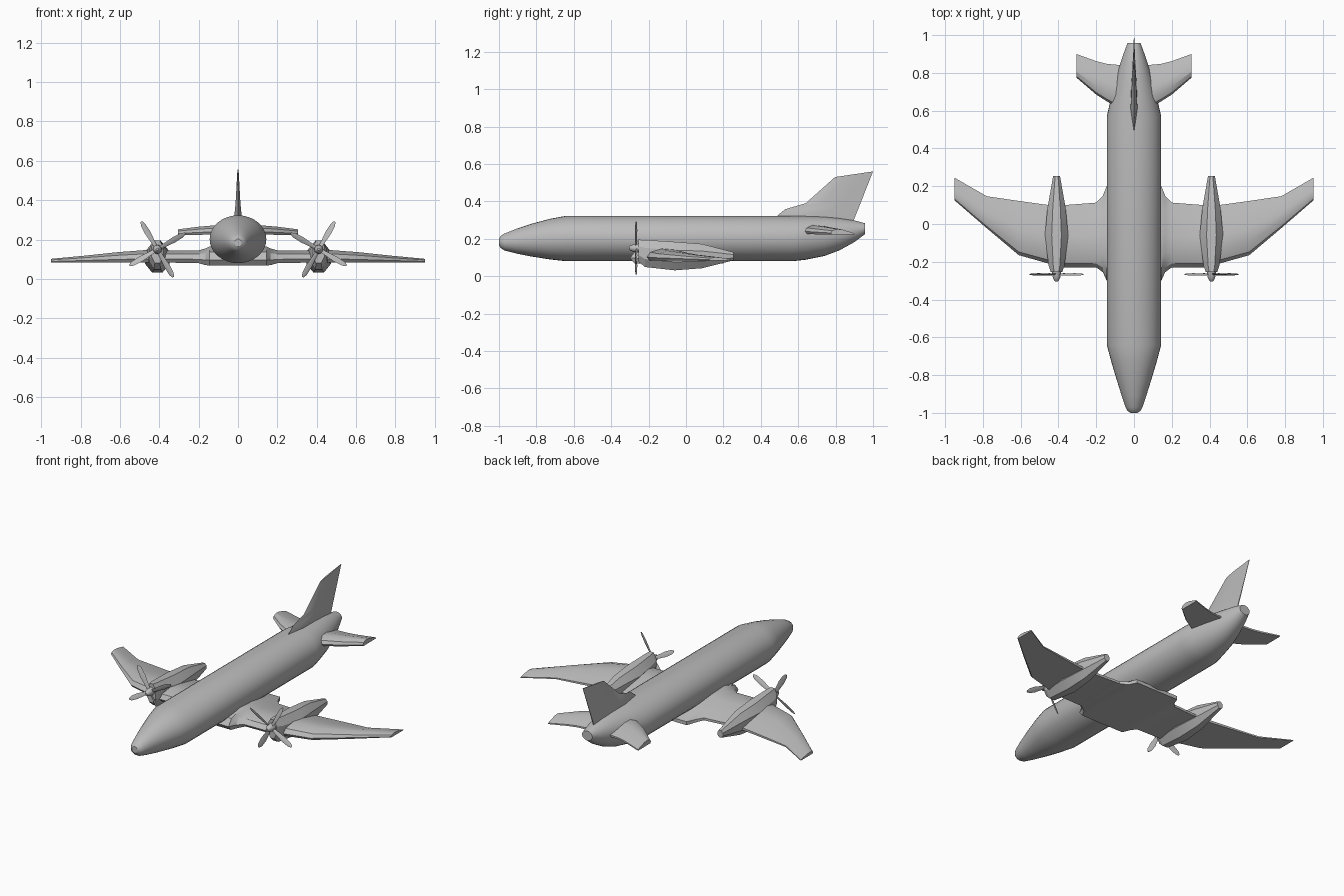
import bpy, bmesh, math
from math import sin, cos, pi, radians
from mathutils import Matrix, Vector

cube = bpy.data.objects.get("Cube")
if cube:
    bpy.data.objects.remove(cube, do_unlink=True)

GREY = (0.5, 0.5, 0.5, 1)
mat = bpy.data.materials.new("plain grey")
mat.use_nodes = True
mat.diffuse_color = GREY
mat.node_tree.nodes["Principled BSDF"].inputs["Base Color"].default_value = GREY


def finish(name, bm, angle=30):
    bmesh.ops.recalc_face_normals(bm, faces=bm.faces)
    mesh = bpy.data.meshes.new(name)
    bm.to_mesh(mesh)
    bm.free()
    mesh.materials.append(mat)
    obj = bpy.data.objects.new(name, mesh)
    bpy.context.collection.objects.link(obj)
    bpy.ops.object.select_all(action='DESELECT')
    obj.select_set(True)
    bpy.context.view_layer.objects.active = obj
    bpy.ops.object.shade_smooth_by_angle(angle=radians(angle))
    return obj


def add_loft(bm, rings):
    """Skin a list of equal-length rings and cap both ends."""
    loops = [[bm.verts.new(p) for p in ring] for ring in rings]
    for a, b in zip(loops, loops[1:]):
        for i in range(len(a)):
            j = (i + 1) % len(a)
            bm.faces.new((a[i], a[j], b[j], b[i]))
    bm.faces.new(loops[0])
    bm.faces.new(loops[-1])


def loft(name, rings, angle=30):
    bm = bmesh.new()
    add_loft(bm, rings)
    return finish(name, bm, angle)


def oval(y, half, low, high, n, cx=0, turn=0.0):
    mid, r = (low + high) / 2, (high - low) / 2
    return [(cx + half * cos(turn + 2 * pi * i / n), y,
             mid + r * sin(turn + 2 * pi * i / n)) for i in range(n)]


# Fuselage: station y, half width, underside, top
stations = [(-1.0, .018, .165, .203), (-.99, .034, .15, .215), (-.97, .045, .137, .228),
            (-.91, .065, .122, .252), (-.83, .09, .106, .279), (-.73, .12, .09, .306),
            (-.64, .144, .08, .323), (.57, .144, .08, .323), (.64, .128, .088, .322),
            (.74, .105, .108, .318), (.82, .083, .138, .31), (.9, .056, .182, .298),
            (.957, .035, .225, .283)]
loft("fuselage", [oval(*s, 32) for s in stations])


# Aerofoil surfaces with a flat underside, mirrored about the centre line
def aerofoil(x, lead, trail, low, high):
    shape = [(0, .3), (.06, .7), (.25, 1), (.5, .9), (.8, .5), (1, .22), (1, 0), (.05, 0)]
    return [(x, lead + (trail - lead) * u, low + (high - low) * v) for u, v in shape]


def surface(name, half):
    sections = [(-s[0],) + s[1:] for s in reversed(half)] + half
    loft(name, [aerofoil(*s) for s in sections])


surface("main_wing", [(.145, -.3, .2, .068, .165), (.165, -.255, .15, .07, .155),
                      (.2, -.23, .113, .08, .145), (.37, -.23, .1, .083, .145),
                      (.45, -.21, .1, .083, .148), (.61, -.165, .122, .083, .136),
                      (.78, -.022, .147, .083, .118), (.95, .125, .245, .083, .102)])
surface("tailplane", [(.06, .6, .84, .225, .275), (.145, .65, .848, .225, .27),
                      (.2, .685, .862, .224, .265), (.305, .775, .9, .222, .252)])


# Fin: nose and tail points (y, z) with half thickness
def fin_ring(y0, z0, y1, z1, t):
    def at(u, x):
        return (x, y0 + (y1 - y0) * u, z0 + (z1 - z0) * u)
    return [at(0, 0), at(.3, t), at(.65, t * .7), at(1, t * .15),
            at(1, -t * .15), at(.65, -t * .7), at(.3, -t)]


loft("tail_fin", [fin_ring(.44, .28, .889, .28, .018), fin_ring(.49, .325, .907, .325, .018),
                  fin_ring(.53, .358, .92, .358, .015), fin_ring(.64, .39, .933, .39, .012),
                  fin_ring(.797, .53, 1.0, .56, .004)])

# Engines on each side
BLADE = [(.01, .009), (.04, .011), (.1, .016), (.145, .013), (.163, .005)]
for side, label in ((1, "left"), (-1, "right")):
    cx = .41 * side
    pods = [(-.255, .03, .075, .2), (-.22, .042, .043, .2), (-.06, .062, .025, .19),
            (.085, .048, .037, .178), (.255, .018, .083, .13)]
    loft(label + "_nacelle", [oval(y, h / cos(pi / 8), low, high, 8, cx, pi / 8)
                              for y, h, low, high in pods], 20)
    hub = [(-.305, .006), (-.3, .012), (-.28, .021), (-.25, .024)]
    loft(label + "_spinner", [oval(y, r, .15 - r, .15 + r, 12, cx) for y, r in hub])

    # Four twisted blades around the hub
    bm = bmesh.new()
    for k in range(4):
        turn = radians(60 + 90 * k)
        out = Vector((side * cos(turn), 0, sin(turn)))
        across = Vector((-side * sin(turn), .45, cos(turn))).normalized()
        thick = out.cross(across) * .003
        centre = Vector((cx, -.267, .15))
        add_loft(bm, [[centre + out * r + across * w, centre + out * r + thick,
                       centre + out * r - across * w, centre + out * r - thick]
                      for r, w in BLADE])
    finish(label + "_propeller", bm)
